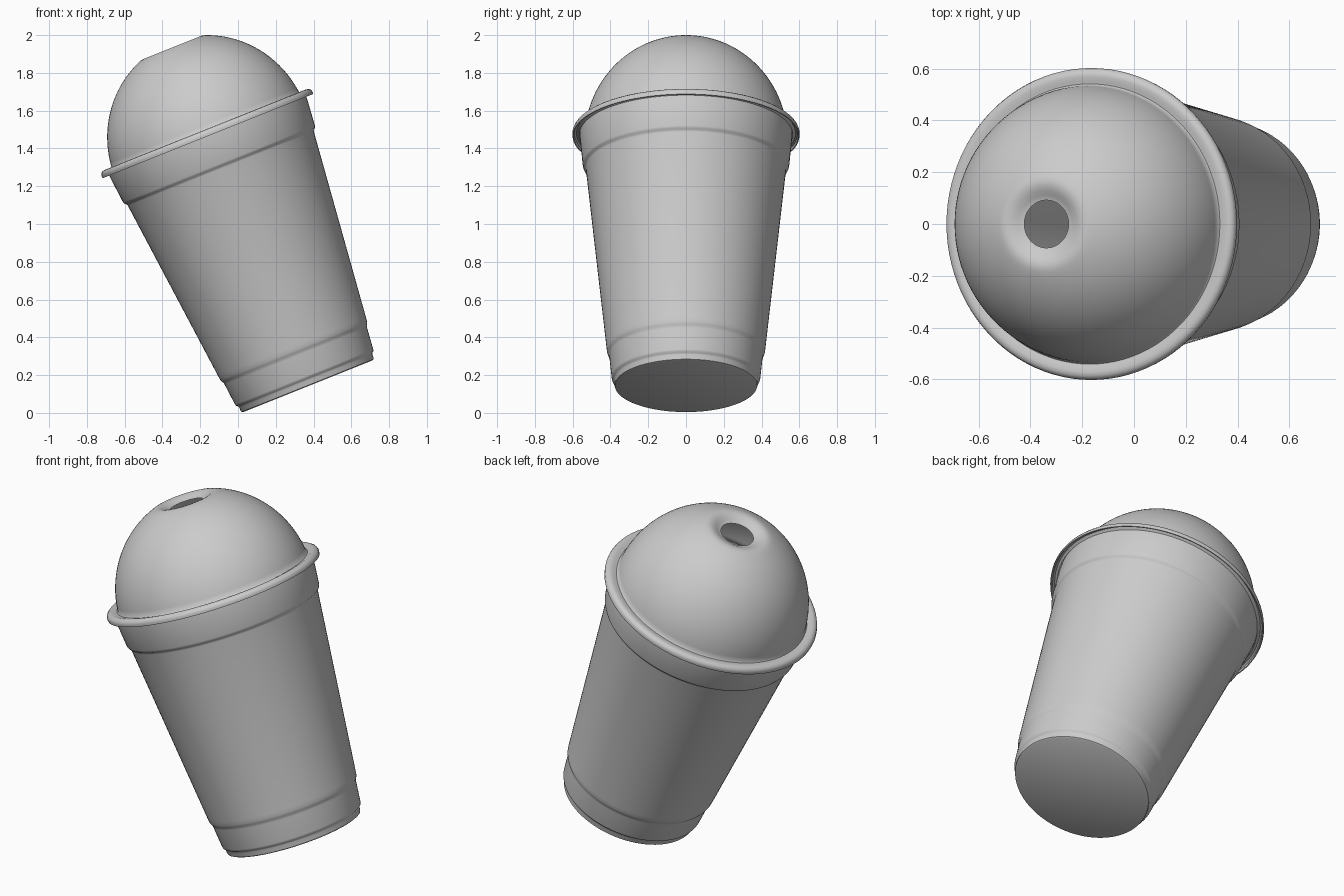
import bpy, bmesh, math
from mathutils import Matrix, Vector

if "Cube" in bpy.data.objects:
    bpy.data.objects.remove(bpy.data.objects["Cube"])

SEGMENTS = 96
TILT = math.radians(-21.8)
PLACE = Matrix.Translation(Vector((0.37, 0, 0.141))) @ Matrix.Rotation(TILT, 4, 'Y')


def lathe(name, profile, angle=40):
    """Revolve (radius, height) points, listed from outside-bottom to top, round the tilted axis."""
    bm = bmesh.new()
    rings = []
    for r, h in profile:
        if r == 0:
            rings.append([bm.verts.new((0, 0, h))] * SEGMENTS)
        else:
            rings.append([bm.verts.new((r * math.cos(2 * math.pi * i / SEGMENTS),
                                        r * math.sin(2 * math.pi * i / SEGMENTS), h))
                          for i in range(SEGMENTS)])
    for a, b in zip(rings, rings[1:]):
        for i in range(SEGMENTS):
            j = (i + 1) % SEGMENTS
            quad = [a[i], a[j], b[j], b[i]]
            bm.faces.new(list(dict.fromkeys(quad)))
    bm.transform(PLACE)
    mesh = bpy.data.meshes.new(name)
    bm.to_mesh(mesh)
    bm.free()
    obj = bpy.data.objects.new(name, mesh)
    bpy.context.collection.objects.link(obj)
    bpy.ops.object.select_all(action='DESELECT')
    obj.select_set(True)
    bpy.context.view_layer.objects.active = obj
    bpy.ops.object.shade_smooth_by_angle(angle=math.radians(angle))
    return obj


# Cup: flat base, foot groove, stepped foot band, tapered wall, collar band
lathe("cup", [
    (0, 0), (0.368, 0), (0.376, 0.004), (0.379, 0.012), (0.379, 0.03),
    (0.383, 0.038), (0.391, 0.044), (0.394, 0.054),
    (0.406, 0.172), (0.408, 0.182), (0.414, 0.191), (0.418, 0.202),
    (0.421, 0.225), (0.530, 1.240), (0.533, 1.250),
    (0.542, 1.256), (0.547, 1.268), (0.561, 1.41), (0.563, 1.445)])

# Dome lid: overhanging rolled rim, dome, dimple and straw hole
lid = [(0.565, 1.434), (0.580, 1.442), (0.590, 1.438), (0.594, 1.426),
       (0.600, 1.426), (0.602, 1.440), (0.597, 1.453), (0.586, 1.461),
       (0.570, 1.463), (0.552, 1.458), (0.541, 1.456)]
start, end, steps = 0.10, math.acos(0.185 / 0.5376), 24
for k in range(steps + 1):
    t = start + (end - start) * k / steps
    lid.append((0.5376 * math.cos(t), 1.407 + 0.555 * math.sin(t)))
lid += [(0.168, 1.932), (0.150, 1.931), (0.130, 1.924),
        (0.112, 1.914), (0.100, 1.908), (0.092, 1.906)]
lathe("dome_lid", lid)
